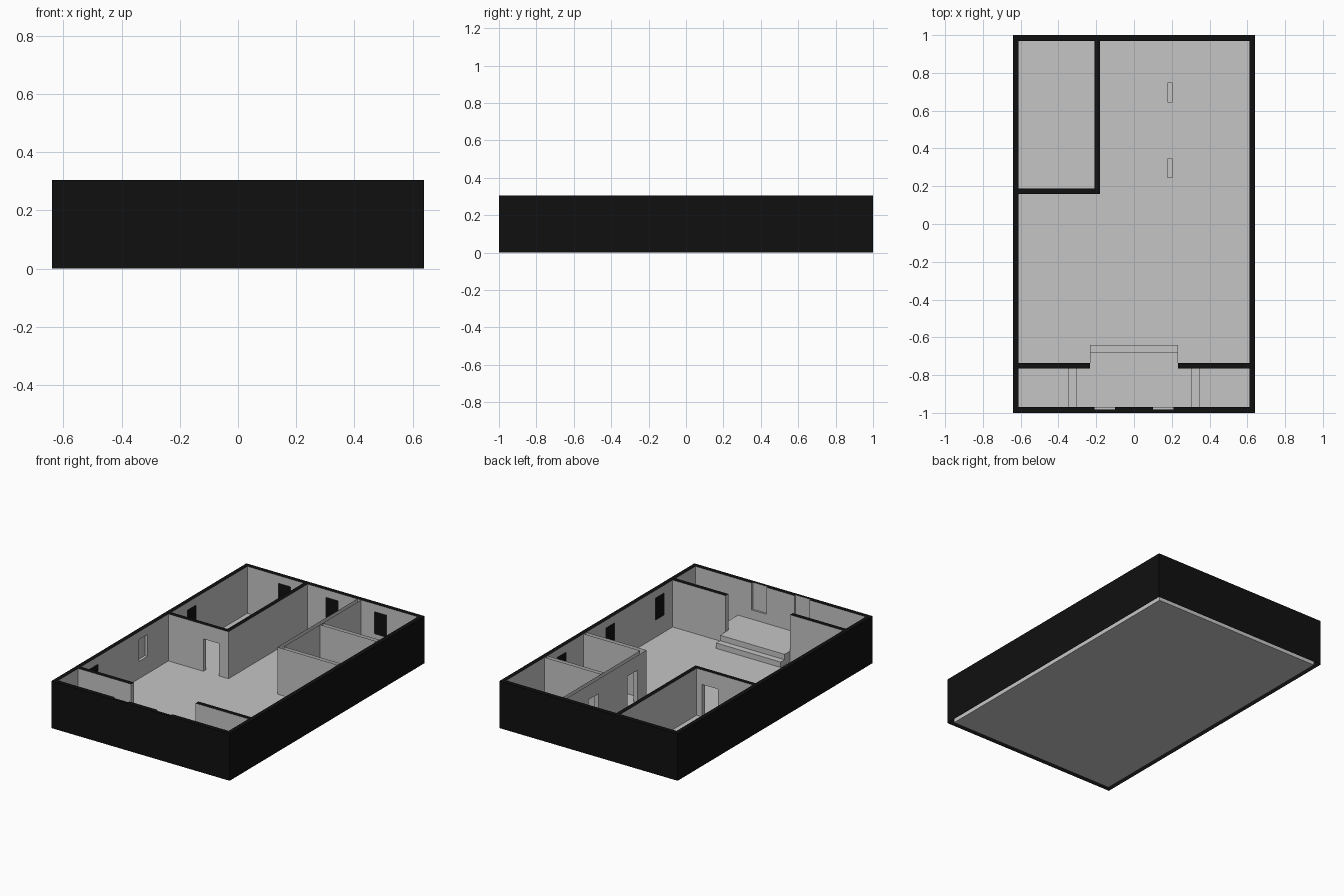
import bpy, bmesh

if "Cube" in bpy.data.objects:
    bpy.data.objects.remove(bpy.data.objects["Cube"])

# Overall sizes: outer half sizes, inner half sizes, wall height
OX, OY, IX, IY, H = 0.64, 1.0, 0.612, 0.97, 0.305


def material(name, v):
    m = bpy.data.materials.new(name)
    m.diffuse_color = (v, v, v, 1)
    m.use_nodes = True
    m.node_tree.nodes["Principled BSDF"].inputs["Base Color"].default_value = m.diffuse_color
    return m


GREY = material("plaster grey", 0.56)
BLACK = material("black", 0.005)


class Part:
    """Collects flat sheets and makes one object out of them."""

    def __init__(self):
        self.bm = bmesh.new()

    def quad(self, pts, flip=False):
        f = self.bm.faces.new([self.bm.verts.new(p) for p in pts])
        if flip:
            f.normal_flip()

    def sheet(self, axis, pos, u0, u1, z0=0.0, z1=H, facing=1, holes=()):
        """Upright sheet at axis = pos, with rectangular holes (ua, ub, za, zb)."""
        us = sorted({u0, u1, *[u for h in holes for u in h[:2]]})
        zs = sorted({z0, z1, *[z for h in holes for z in h[2:]]})
        for a, b in zip(us, us[1:]):
            for c, d in zip(zs, zs[1:]):
                mu, mz = (a + b) / 2, (c + d) / 2
                if any(h[0] < mu < h[1] and h[2] < mz < h[3] for h in holes):
                    continue
                loop = [(a, c), (b, c), (b, d), (a, d)]
                if axis == "x":
                    self.quad([(pos, u, z) for u, z in loop], facing < 0)
                else:
                    self.quad([(u, pos, z) for u, z in loop], facing > 0)

    def flat(self, x0, x1, y0, y1, z, facing=1):
        self.quad([(x0, y0, z), (x1, y0, z), (x1, y1, z), (x0, y1, z)], facing < 0)

    def reveal(self, axis, p0, p1, hole, top=True, sill=True):
        """Lining of an opening between two sheets."""
        a, b, c, d = hole
        other = "y" if axis == "x" else "x"
        self.sheet(other, a, p0, p1, c, d, 1)
        self.sheet(other, b, p0, p1, c, d, -1)
        for use, z, side in ((top, d, -1), (sill, c, 1)):
            if use and axis == "x":
                self.flat(p0, p1, a, b, z, side)
            elif use:
                self.flat(a, b, p0, p1, z, side)

    def block(self, x0, x1, y0, y1, z):
        """Box with no underside, standing on the floor."""
        self.flat(x0, x1, y0, y1, z)
        self.sheet("x", x0, y0, y1, 0, z, -1)
        self.sheet("x", x1, y0, y1, 0, z, 1)
        self.sheet("y", y0, x0, x1, 0, z, -1)
        self.sheet("y", y1, x0, x1, 0, z, 1)

    def finish(self, name, mat):
        bmesh.ops.remove_doubles(self.bm, verts=self.bm.verts, dist=1e-5)
        me = bpy.data.meshes.new(name)
        self.bm.to_mesh(me)
        self.bm.free()
        me.materials.append(mat)
        bpy.context.collection.objects.link(bpy.data.objects.new(name, me))


# Floor
p = Part()
p.flat(-IX, IX, -IY, IY, 0)
p.finish("floor", GREY)

# Black outer shell
p = Part()
for s in (-1, 1):
    p.sheet("x", s * OX, -OY, OY, facing=s)
    p.sheet("y", s * OY, -OX, OX, facing=s)
p.finish("outer_shell", BLACK)

# Grey inner lining; open windows show the black shell behind
WZ = (0.112, 0.254)
side = [(y - 0.043, y + 0.043, *WZ) for y in (-0.605, -0.097, 0.4)]
back = [(x - 0.043, x + 0.043, *WZ) for x in (-0.345, -0.005, 0.343)]
front = [(-0.208, -0.1, 0.13, H), (0.1, 0.208, 0.13, H)]
p = Part()
p.sheet("x", -IX, -IY, IY, facing=1, holes=side)
p.sheet("x", IX, -IY, IY, facing=-1, holes=side)
p.sheet("y", IY, -IX, IX, facing=-1, holes=back)
p.sheet("y", -IY, -IX, IX, facing=1, holes=front)
# Blind grey recesses: left middle window and the two stage windows
p.reveal("x", -IX - 0.018, -IX, side[1])
p.sheet("x", -IX - 0.018, *side[1], facing=1)
for w in front:
    p.reveal("y", -IY - 0.012, -IY, w, top=False)
    p.sheet("y", -IY - 0.012, *w, facing=1)
p.finish("inner_lining", GREY)

# Corner room walls with a door
door = (-0.361, -0.247, 0, 0.21)
p = Part()
p.sheet("y", 0.16, -IX, -0.18, facing=-1, holes=[door])
p.sheet("y", 0.188, -IX, -0.208, facing=1, holes=[door])
p.reveal("y", 0.16, 0.188, door, sill=False)
p.sheet("x", -0.18, 0.16, IY, facing=1)
p.sheet("x", -0.208, 0.188, IY, facing=-1)
p.finish("corner_room_walls", GREY)

# Open-topped partitions of the two back right rooms
doors = [(0.244, 0.348, 0, 0.21), (0.644, 0.748, 0, 0.21)]
p = Part()
p.sheet("x", 0.178, 0.15, IY, facing=-1, holes=doors)
p.sheet("x", 0.205, 0.177, IY, facing=1, holes=doors)
for d in doors:
    p.reveal("x", 0.178, 0.205, d, sill=False)
p.sheet("y", 0.15, 0.178, IX, facing=-1)
p.sheet("y", 0.177, 0.205, IX, facing=1)
p.sheet("y", 0.55, 0.205, IX, facing=-1)
p.sheet("y", 0.577, 0.205, IX, facing=1)
p.finish("back_room_partitions", GREY)

# Walls either side of the stage
p = Part()
for s in (-1, 1):
    a, b = sorted((s * 0.232, s * IX))
    p.sheet("y", -0.766, a, b, facing=-1)
    p.sheet("y", -0.737, a, b, facing=1)
    p.sheet("x", s * 0.232, -0.766, -0.737, facing=-s)
p.finish("stage_walls", GREY)

# Stage with a front step and side steps
p = Part()
p.block(-0.232, 0.232, -0.766, -0.68, 0.07)
p.block(-0.306, 0.306, -IY, -0.766, 0.07)
p.block(-0.232, 0.232, -0.68, -0.64, 0.035)
p.block(0.306, 0.346, -IY, -0.766, 0.035)
p.block(-0.346, -0.306, -IY, -0.766, 0.035)
p.finish("stage", GREY)

# Black wall tops
p = Part()
for s in (-1, 1):
    p.flat(*sorted((s * OX, s * IX)), -OY, OY, H)
    p.flat(*sorted((s * 0.232, s * IX)), -0.766, -0.737, H)
p.flat(-IX, IX, IY, OY, H)
p.flat(-IX, IX, -OY, -IY - 0.012, H)
for a, b in ((-IX, -0.208), (-0.1, 0.1), (0.208, IX)):
    p.flat(a, b, -IY - 0.012, -IY, H)
p.flat(-IX, -0.18, 0.16, 0.188, H)
p.flat(-0.208, -0.18, 0.188, IY, H)
p.finish("wall_tops", BLACK)
